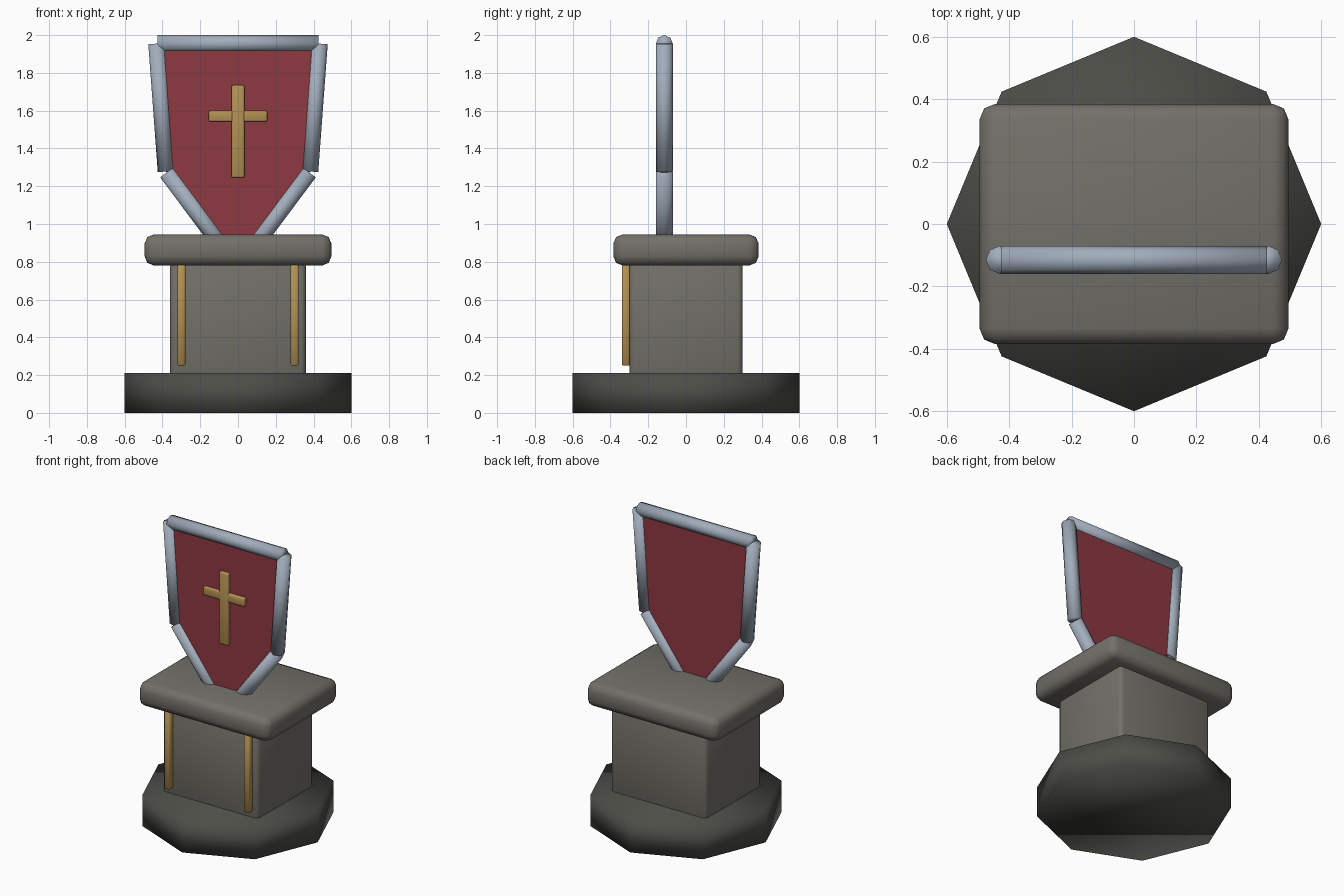
import bpy, bmesh, math
from mathutils import Vector

if "Cube" in bpy.data.objects:
    bpy.data.objects.remove(bpy.data.objects["Cube"])


def material(name, rgb):
    m = bpy.data.materials.new(name)
    m.diffuse_color = (*rgb, 1)
    m.use_nodes = True
    m.node_tree.nodes["Principled BSDF"].inputs["Base Color"].default_value = m.diffuse_color
    return m


DARK = material("dark stone", (0.075, 0.075, 0.065))
STONE = material("grey stone", (0.17, 0.163, 0.14))
STEEL = material("steel", (0.36, 0.42, 0.50))
RED = material("red", (0.27, 0.04, 0.055))
GOLD = material("gold", (0.45, 0.28, 0.085))


def finish(bm, name, mat, smooth=True):
    bmesh.ops.recalc_face_normals(bm, faces=bm.faces)
    me = bpy.data.meshes.new(name)
    bm.to_mesh(me)
    bm.free()
    me.materials.append(mat)
    for p in me.polygons:
        p.use_smooth = smooth
    ob = bpy.data.objects.new(name, me)
    bpy.context.collection.objects.link(ob)
    return ob


def box(name, lo, hi, mat, bevel, segments=2):
    bm = bmesh.new()
    bmesh.ops.create_cube(bm, size=1)
    for v in bm.verts:
        v.co = [lo[i] + (v.co[i] + 0.5) * (hi[i] - lo[i]) for i in range(3)]
    bmesh.ops.bevel(bm, geom=bm.edges[:], offset=bevel, segments=segments,
                    profile=0.5, affect='EDGES')
    return finish(bm, name, mat)


def rod(name, a, b, radius, mat, sides=8):
    a, b = Vector(a), Vector(b)
    bm = bmesh.new()
    bmesh.ops.create_cone(bm, cap_ends=True, segments=sides, radius1=radius,
                          radius2=radius, depth=(b - a).length)
    ob = finish(bm, name, mat)
    ob.location = (a + b) / 2
    ob.rotation_mode = 'QUATERNION'
    ob.rotation_quaternion = (b - a).to_track_quat('Z', 'Y')
    return ob


# Pedestal: octagonal foot, column and slab
rod("foot", (0, 0, 0), (0, 0, 0.21), 0.6, DARK)
box("column", (-0.36, -0.30, 0.17), (0.36, 0.30, 0.80), STONE, 0.025)
box("slab", (-0.495, -0.385, 0.78), (0.495, 0.385, 0.945), STONE, 0.05)

# Gold strips on the column front
for side, label in ((-1, "left"), (1, "right")):
    x = 0.30 * side
    box(label + "_strip", (x - 0.021, -0.34, 0.25), (x + 0.021, -0.295, 0.80),
        GOLD, 0.006, 1)

# Shield panel, a flat outline given thickness
Y = -0.115
half = [(0.425, 1.955), (0.38, 1.275), (0.0, 0.77)]
outline = half + [(-x, z) for x, z in reversed(half[:2])]
bm = bmesh.new()
face = bm.faces.new([bm.verts.new((x, Y - 0.02, z)) for x, z in outline])
ext = bmesh.ops.extrude_face_region(bm, geom=[face])
for v in ext["geom"]:
    if isinstance(v, bmesh.types.BMVert):
        v.co.y += 0.04
finish(bm, "shield_panel", RED, False)

# Steel rim tubes around the shield
R = 0.045
rod("rim_top", (-0.427, Y, 1.955), (0.427, Y, 1.955), R, STEEL)
for side, label in ((-1, "left"), (1, "right")):
    rod(label + "_rim_side", (0.43 * side, Y, 1.955),
        (0.38 * side, Y, 1.278), R, STEEL)
    rod(label + "_rim_lower", (0.376 * side, Y, 1.274), (0, Y, 0.77), R, STEEL)

# Gold cross on the panel front
box("cross_upright", (-0.034, -0.158, 1.245), (0.034, -0.125, 1.735), GOLD, 0.008)
box("cross_bar", (-0.155, -0.156, 1.542), (0.155, -0.125, 1.60), GOLD, 0.008)
